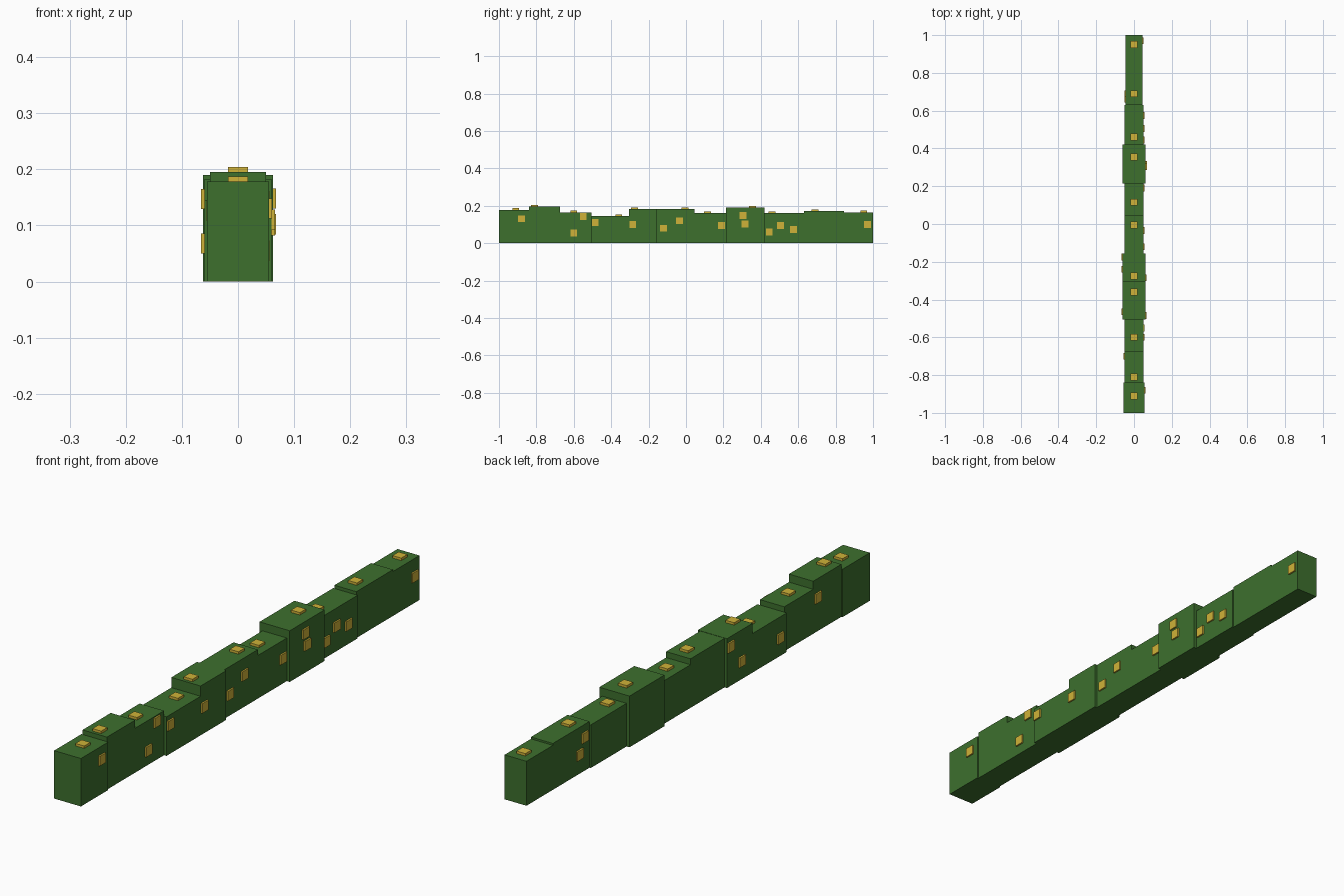
import bpy

cube = bpy.data.objects.get("Cube")
if cube:
    bpy.data.objects.remove(cube, do_unlink=True)


def make_material(name, colour):
    mat = bpy.data.materials.new(name)
    mat.use_nodes = True
    mat.diffuse_color = (*colour, 1)
    bsdf = next(n for n in mat.node_tree.nodes if n.type == 'BSDF_PRINCIPLED')
    bsdf.inputs["Base Color"].default_value = (*colour, 1)
    return mat


leaf = make_material("leaf green", (0.047, 0.162, 0.027))
petal = make_material("petal yellow", (0.63, 0.45, 0.04))


def box(name, low, high, mat):
    """Axis-aligned box between two corners."""
    centre = [(a + b) / 2 for a, b in zip(low, high)]
    bpy.ops.mesh.primitive_cube_add(size=1, location=centre)
    obj = bpy.context.object
    obj.name = name
    obj.scale = [b - a for a, b in zip(low, high)]
    bpy.ops.object.transform_apply(location=False, rotation=False, scale=True)
    obj.data.materials.append(mat)


# Hedge blocks: end y, half width, height, y of the flower on top
blocks = [
    (-0.84, 0.055, 0.178, -0.91),
    (-0.675, 0.05, 0.195, -0.81),
    (-0.505, 0.05, 0.165, -0.60),
    (-0.305, 0.06, 0.145, -0.36),
    (-0.155, 0.06, 0.183, -0.275),
    (0.045, 0.05, 0.182, -0.005),
    (0.215, 0.05, 0.16, 0.115),
    (0.42, 0.062, 0.19, 0.355),
    (0.63, 0.05, 0.16, 0.46),
    (0.845, 0.045, 0.172, 0.69),
    (1.0, 0.045, 0.165, 0.95),
]
R = 0.018      # half size of a flower
TOP = 0.009    # rise of a top flower
SIDE = 0.006   # rise of a side flower

start = -1.0
for end, half, height, fy in blocks:
    box("hedge_block", (-half, start, 0), (half, end, height), leaf)
    box("top_flower", (-R, fy - R, height - TOP), (R, fy + R, height + TOP), petal)
    start = end


def half_width(y):
    return next(half for end, half, _, _ in blocks if y < end)


# Side flowers: y and z on each face
left_flowers = [(-0.88, 0.13), (-0.60, 0.055), (-0.55, 0.143), (-0.485, 0.11),
                (-0.285, 0.10), (-0.12, 0.08), (-0.035, 0.12), (0.19, 0.095),
                (0.305, 0.148), (0.315, 0.102), (0.445, 0.06), (0.505, 0.095),
                (0.575, 0.073), (0.97, 0.10)]
right_flowers = [(0.66, 0.126), (0.69, 0.072), (-0.175, 0.147),
                 (-0.24, 0.068), (-0.465, 0.068), (-0.70, 0.126)]

for side, name, flowers in ((1, "left_flower", left_flowers),
                            (-1, "right_flower", right_flowers)):
    for y, z in flowers:
        x = side * half_width(y)
        box(name, (x - SIDE, y - R, z - R), (x + SIDE, y + R, z + R), petal)
